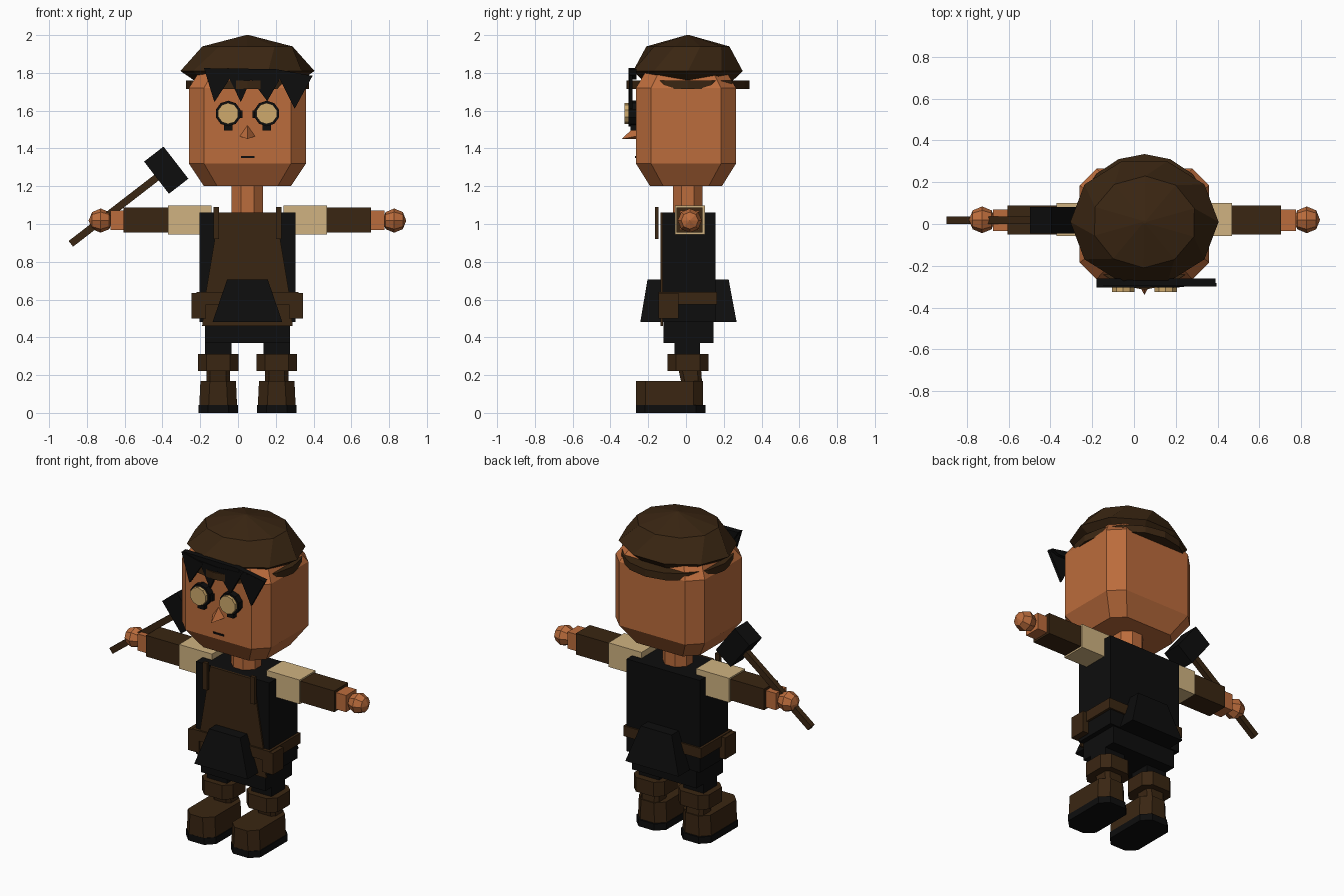
import bpy, bmesh, math
from mathutils import Matrix, Vector

if "Cube" in bpy.data.objects:
    bpy.data.objects.remove(bpy.data.objects["Cube"])

CX = 0.05  # the figure's own centre line


def material(name, rgb):
    m = bpy.data.materials.new(name)
    m.diffuse_color = (*rgb, 1)
    m.use_nodes = True
    m.node_tree.nodes["Principled BSDF"].inputs["Base Color"].default_value = m.diffuse_color
    return m


SKIN = material("skin", (0.50, 0.15, 0.045))
BROWN = material("dark_leather", (0.042, 0.019, 0.006))
BLACK = material("soot_black", (0.004, 0.004, 0.004))
TAN = material("linen", (0.63, 0.45, 0.22))
LENS = material("lens_amber", (0.62, 0.40, 0.15))


def finish(name, bm, mat):
    bmesh.ops.recalc_face_normals(bm, faces=bm.faces)
    me = bpy.data.meshes.new(name)
    bm.to_mesh(me)
    bm.free()
    me.materials.append(mat)
    ob = bpy.data.objects.new(name, me)
    bpy.context.collection.objects.link(ob)
    return ob


def loft(name, rings, mat):
    """Skin a list of equal-length point rings and cap both ends."""
    bm = bmesh.new()
    loops = [[bm.verts.new(p) for p in r] for r in rings]
    n = len(loops[0])
    for a, b in zip(loops, loops[1:]):
        for i in range(n):
            j = (i + 1) % n
            bm.faces.new((a[i], a[j], b[j], b[i]))
    bm.faces.new(loops[0])
    bm.faces.new(loops[-1])
    return finish(name, bm, mat)


def octagon(z, cx, cy, hx, hy, c):
    """Rectangle with corners cut by c."""
    pts = [(hx, hy - c), (hx - c, hy), (c - hx, hy), (-hx, hy - c),
           (-hx, c - hy), (c - hx, -hy), (hx - c, -hy), (hx, c - hy)]
    return [(cx + x, cy + y, z) for x, y in pts]


def rect(z, cx, cy, hx, hy):
    return [(cx + x, cy + y, z) for x, y in ((hx, hy), (-hx, hy), (-hx, -hy), (hx, -hy))]


def ellipse(z, cx, cy, rx, ry, n, turn=0.0):
    return [(cx + rx * math.cos(turn + math.tau * i / n),
             cy + ry * math.sin(turn + math.tau * i / n), z) for i in range(n)]


def box(name, x0, x1, y0, y1, z0, z1, mat):
    cx, cy = (x0 + x1) / 2, (y0 + y1) / 2
    return loft(name, [rect(z, cx, cy, (x1 - x0) / 2, (y1 - y0) / 2) for z in (z0, z1)], mat)


def plate(name, pts, y0, y1, mat):
    """Outline of (x, z) points given thickness along y."""
    return loft(name, [[(x, y, z) for x, z in pts] for y in (y0, y1)], mat)


def disc(name, x, z, r, y0, y1, n, mat):
    pts = [(x + r * math.cos(math.tau * (i + .5) / n), z + r * math.sin(math.tau * (i + .5) / n))
           for i in range(n)]
    return plate(name, pts, y0, y1, mat)


# Head and neck
loft("head", [octagon(1.20, CX, 0, .23, .19, .07), octagon(1.32, CX, 0, .31, .265, .08),
              octagon(1.72, CX, 0, .31, .265, .08), octagon(1.83, CX, 0, .24, .20, .07)], SKIN)
loft("neck", [ellipse(z, CX, .01, .09, .085, 8, math.pi / 8) for z in (1.04, 1.21)], SKIN)

# Hair cap, band under it and jagged fringe
loft("hair", [ellipse(1.745, CX, .01, .26, .235, 10), ellipse(1.81, CX, .01, .355, .305, 10),
              ellipse(1.94, CX, .01, .25, .22, 10, .3), ellipse(2.0, CX, .01, .008, .008, 10)], BROWN)
loft("head_band", [ellipse(z, CX, .01, .325, .325, 16) for z in (1.715, 1.76)], BROWN)
teeth = [((-.18, 1.825), (-.125, 1.645), (-.03, 1.79)), ((-.06, 1.80), (.015, 1.645), (.08, 1.79)),
         ((.05, 1.79), (.155, 1.65), (.24, 1.80)), ((.20, 1.81), (.30, 1.61), (.395, 1.785))]
for i, t in enumerate(teeth):
    plate(f"fringe_{i}", t, -.305 + .002 * i, -.288 + .002 * i, BLACK)
plate("fringe_root", [(-.18, 1.825), (-.14, 1.765), (.34, 1.765), (.39, 1.785), (.2, 1.82)],
      -.298, -.262, BLACK)

# Goggles
for side, s in (("left", -1), ("right", 1)):
    x = CX + s * .102
    disc(f"goggle_rim_{side}", x, 1.585, .068, -.305, -.26, 10, BLACK)
    disc(f"goggle_lens_{side}", x, 1.585, .056, -.325, -.30, 10, LENS)
    box(f"goggle_tab_{side}", x - .022, x + .022, -.295, -.26, 1.495, 1.53, BLACK)
    box(f"goggle_hinge_{side}", x - s * .075, x - s * .05, -.29, -.26, 1.56, 1.60, BLACK)

# Nose and mouth
tip = (CX, -.34, 1.45)
bm = bmesh.new()
v = [bm.verts.new(p) for p in (tip, (CX, -.262, 1.525), (.008, -.262, 1.465),
                               (CX, -.262, 1.45), (.092, -.262, 1.465))]
for i, j in ((1, 2), (2, 3), (3, 4), (4, 1)):
    bm.faces.new((v[0], v[i], v[j]))
bm.faces.new(v[1:])
finish("nose", bm, SKIN)
box("mouth", .015, .088, -.271, -.263, 1.35, 1.36, BLACK)

# Torso, flared coat skirt and trousers
box("torso", -.205, .305, -.125, .155, .48, 1.06, BLACK)
loft("coat_skirt", [rect(.48, CX, .013, .185, .255), rect(.705, CX, .011, .108, .215)], BLACK)
box("trousers", -.175, .275, -.12, .145, .37, .50, BLACK)

# Apron, straps, belt
plate("apron", [(-.10, 1.06), (-.17, .64), (-.19, .46), (.29, .46), (.27, .64), (.20, 1.06)],
      -.135, -.122, BROWN)
box("belt", -.22, .32, -.145, .165, .575, .64, BROWN)

for side, s in (("left", -1), ("right", 1)):
    def span(a, b):
        return sorted((CX + s * a, CX + s * b))

    box(f"apron_strap_{side}", *span(.15, .18), -.165, -.145, .92, 1.09, BROWN)
    box(f"belt_pouch_{side}", *span(.22, .295), -.145, -.04, .50, .635, BROWN)

    # Arm: sleeve, forearm, wrist, hand
    box(f"sleeve_{side}", *span(.19, .42), -.058, .10, .945, 1.097, TAN)
    box(f"forearm_{side}", *span(.42, .655), -.05, .088, .955, 1.088, BROWN)
    box(f"wrist_{side}", *span(.655, .725), -.033, .07, .967, 1.072, SKIN)
    bm = bmesh.new()
    bmesh.ops.create_uvsphere(bm, u_segments=8, v_segments=4, radius=.064,
                              matrix=Matrix.Translation((CX + s * .777, .02, 1.018))
                              @ Matrix.Rotation(math.pi / 2, 4, 'Y'))
    finish(f"hand_{side}", bm, SKIN)

    # Leg: trouser leg, boot cuff, ankle, boot, sole
    lx = CX + s * .155
    box(f"trouser_leg_{side}", lx - .07, lx + .07, -.06, .075, .29, .38, BLACK)
    loft(f"boot_cuff_{side}", [octagon(z, lx, .01, .107, .108, .045) for z in (.222, .312)], BROWN)
    loft(f"ankle_{side}", [octagon(.16, lx, .03, .062, .055, .02),
                           octagon(.23, lx, .02, .062, .06, .02)], BROWN)
    loft(f"boot_{side}", [octagon(.04, lx, -.087, .10, .178, .05),
                          octagon(.168, lx, -.087, .094, .178, .05)], BROWN)
    loft(f"sole_{side}", [octagon(z, lx, -.082, .104, .184, .05) for z in (0, .042)], BLACK)

# Hammer held in the left hand
a, b = Vector((-.885, .018, .895)), Vector((-.38, .018, 1.285))
tilt = -math.atan2(b.z - a.z, b.x - a.x)
for name, c, size, mat in (("hammer_handle", (a + b) / 2, ((b - a).length, .034, .038), BROWN),
                           ("hammer_head", b, (.13, .125, .215), BLACK)):
    bm = bmesh.new()
    bmesh.ops.create_cube(bm, size=1, matrix=Matrix.Translation(c)
                          @ Matrix.Rotation(tilt, 4, 'Y') @ Matrix.Diagonal((*size, 1)))
    finish(name, bm, mat)
